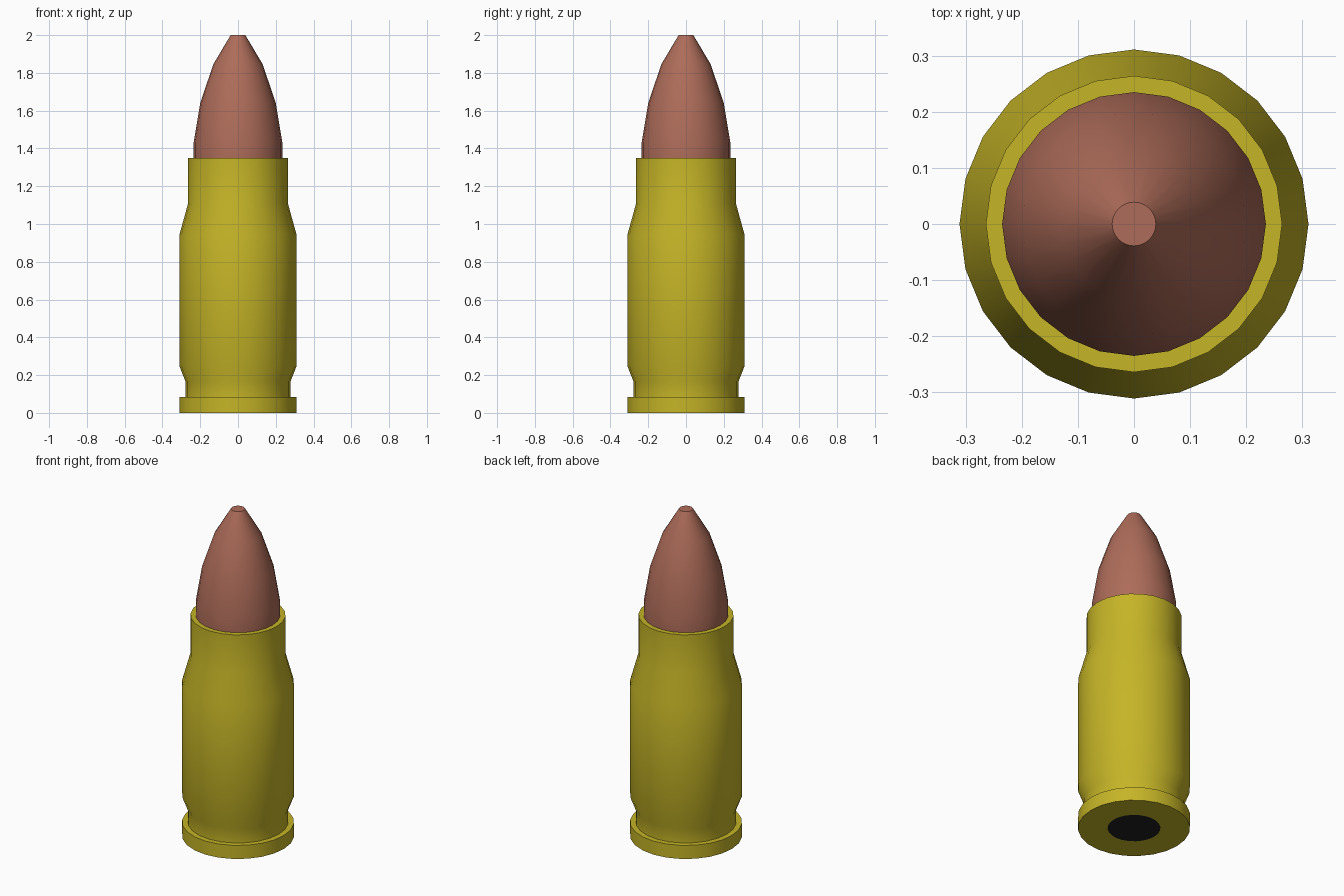
import bpy, bmesh
from math import sin, cos, pi, radians

if "Cube" in bpy.data.objects:
    bpy.data.objects.remove(bpy.data.objects["Cube"])

SIDES = 24


def material(name, rgb):
    m = bpy.data.materials.new(name)
    m.diffuse_color = (*rgb, 1)
    m.use_nodes = True
    m.node_tree.nodes["Principled BSDF"].inputs["Base Color"].default_value = m.diffuse_color
    return m


def lathe(name, profile, mat, cap_start=False, cap_end=False):
    """Revolve (radius, z) points, listed bottom to top outside, about z."""
    bm = bmesh.new()
    rings = [[bm.verts.new((r * cos(2 * pi * i / SIDES), r * sin(2 * pi * i / SIDES), z))
              for i in range(SIDES)] for r, z in profile]
    for a, b in zip(rings, rings[1:]):
        for i in range(SIDES):
            j = (i + 1) % SIDES
            bm.faces.new((a[i], a[j], b[j], b[i]))
    if cap_start:
        bm.faces.new(rings[0][::-1])
    if cap_end:
        bm.faces.new(rings[-1])
    mesh = bpy.data.meshes.new(name)
    bm.to_mesh(mesh)
    bm.free()
    ob = bpy.data.objects.new(name, mesh)
    bpy.context.collection.objects.link(ob)
    mesh.materials.append(mat)
    bpy.ops.object.select_all(action='DESELECT')
    ob.select_set(True)
    bpy.context.view_layer.objects.active = ob
    bpy.ops.object.shade_smooth_by_angle(angle=radians(30))
    return ob


brass = material("brass", (0.56, 0.46, 0.02))
copper = material("copper", (0.42, 0.15, 0.10))
dark = material("dark_metal", (0.015, 0.015, 0.016))

# Case: base ring, rim, extractor groove, body, shoulder, neck, mouth
lathe("case", [(0.147, 0), (0.311, 0), (0.311, 0.083), (0.279, 0.083),
               (0.279, 0.168), (0.311, 0.25), (0.311, 0.94),
               (0.264, 1.11), (0.264, 1.35), (0.235, 1.35)], brass)

# Pointed tip with a flat nose
lathe("tip", [(0.235, 1.35), (0.235, 1.43), (0.20, 1.64),
              (0.131, 1.845), (0.039, 2.0)], copper, cap_end=True)

# Flush disc in the base
lathe("primer", [(0.147, 0)], dark, cap_start=True)
